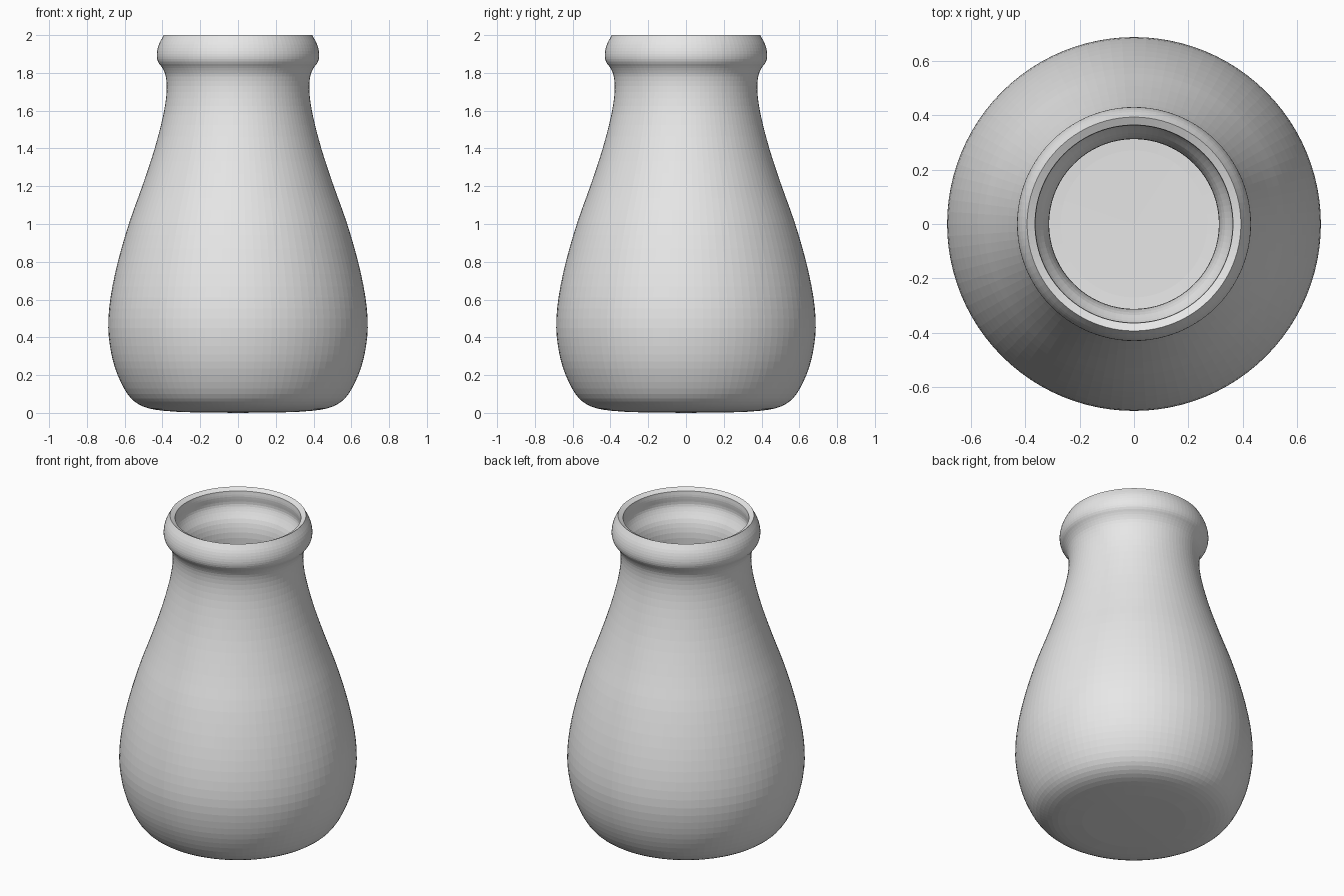
import bpy, bmesh, math
from mathutils import Vector

if "Cube" in bpy.data.objects:
    bpy.data.objects.remove(bpy.data.objects["Cube"])

SEG = 96

# outer wall, from the base up to the rim (radius, height)
outer = [(0.30, 0.004), (0.44, 0.017), (0.525, 0.045), (0.585, 0.10), (0.637, 0.20),
         (0.670, 0.31), (0.687, 0.45), (0.675, 0.61), (0.636, 0.80), (0.575, 1.01),
         (0.507, 1.20), (0.441, 1.40), (0.395, 1.58), (0.378, 1.70), (0.382, 1.78),
         (0.400, 1.825), (0.424, 1.86), (0.430, 1.90), (0.419, 1.95), (0.393, 2.0)]
# inner wall, from the rim down to the floor
inner = [(0.364, 1.985), (0.362, 1.95), (0.368, 1.90), (0.355, 1.86), (0.325, 1.80),
         (0.312, 1.71), (0.330, 1.57), (0.378, 1.39), (0.443, 1.18), (0.511, 0.99),
         (0.573, 0.78), (0.610, 0.60), (0.621, 0.45), (0.605, 0.32), (0.573, 0.22),
         (0.530, 0.14), (0.480, 0.095), (0.40, 0.078), (0.27, 0.070)]


def smooth(pts, n=3):
    """Catmull-Rom curve through the points."""
    p = [Vector(q) for q in pts]
    p = [2 * p[0] - p[1]] + p + [2 * p[-1] - p[-2]]
    out = []
    for i in range(1, len(p) - 2):
        a, b, c, d = p[i - 1:i + 3]
        for k in range(n):
            t = k / n
            out.append(0.5 * (2 * b + (c - a) * t + (2 * a - 5 * b + 4 * c - d) * t * t
                              + (3 * b - a - 3 * c + d) * t ** 3))
    return out + [p[-2]]


# turned jar body
bm = bmesh.new()
rings = []
for r, z in smooth(outer) + smooth(inner):
    rings.append([bm.verts.new((r * math.cos(2 * math.pi * i / SEG),
                                r * math.sin(2 * math.pi * i / SEG), z)) for i in range(SEG)])
for a, b in zip(rings, rings[1:]):
    for i in range(SEG):
        j = (i + 1) % SEG
        bm.faces.new((a[i], a[j], b[j], b[i]))

# underside and inner floor
for ring, z, flip in ((rings[0], 0.0, True), (rings[-1], 0.068, False)):
    centre = bm.verts.new((0, 0, z))
    for i in range(SEG):
        tri = (ring[i], ring[(i + 1) % SEG], centre)
        bm.faces.new(tri[::-1] if flip else tri)
bmesh.ops.recalc_face_normals(bm, faces=bm.faces)

mesh = bpy.data.meshes.new("jar")
bm.to_mesh(mesh)
bm.free()
jar = bpy.data.objects.new("jar", mesh)
bpy.context.collection.objects.link(jar)

mat = bpy.data.materials.new("light grey")
mat.diffuse_color = (0.8, 0.8, 0.8, 1)
mat.use_nodes = True
mat.node_tree.nodes["Principled BSDF"].inputs["Base Color"].default_value = mat.diffuse_color
mesh.materials.append(mat)
